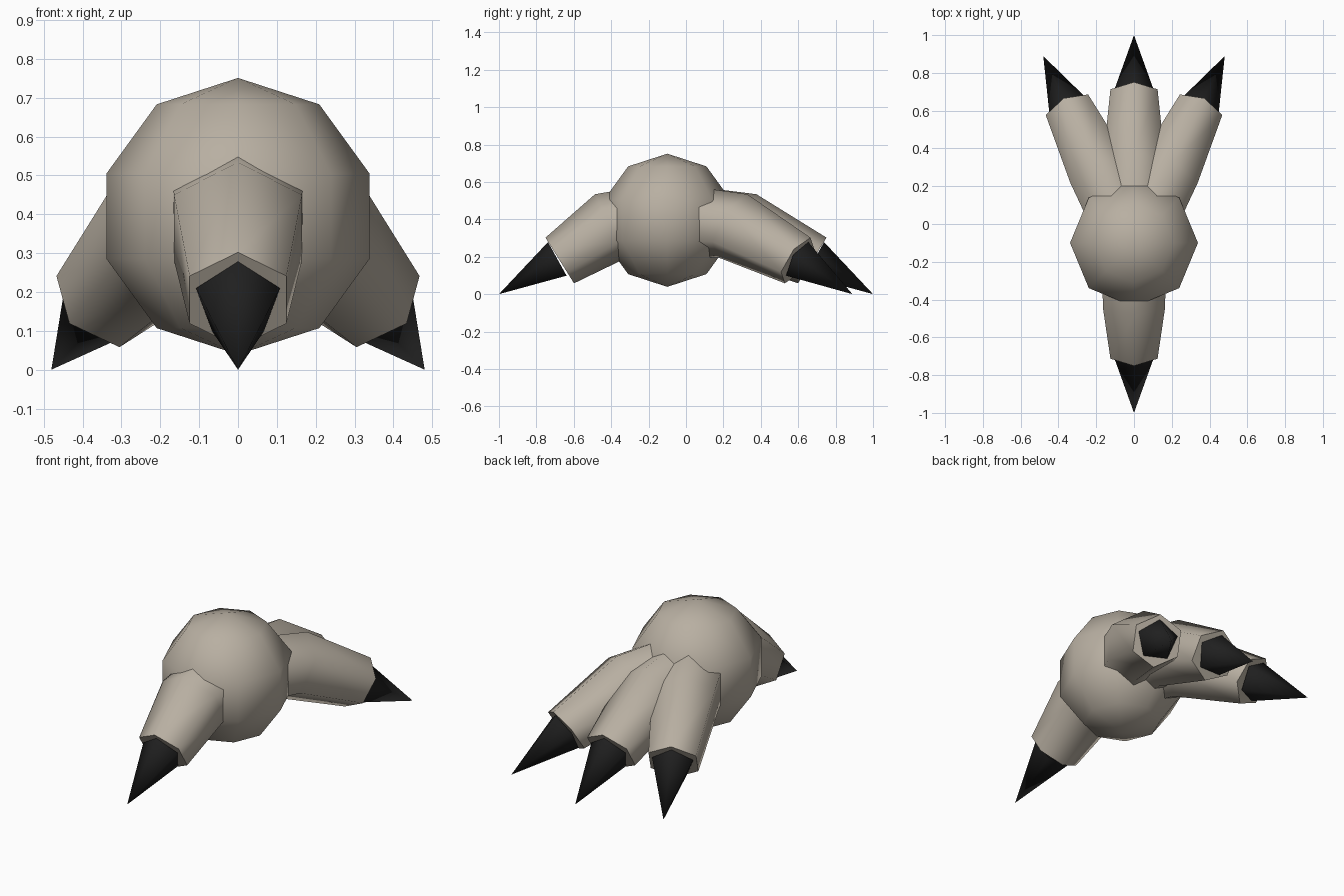
import bpy, bmesh
from math import sin, cos, pi, radians
from mathutils import Vector

cube = bpy.data.objects.get("Cube")
if cube:
    bpy.data.objects.remove(cube, do_unlink=True)


def material(name, rgb):
    mat = bpy.data.materials.new(name)
    mat.use_nodes = True
    mat.diffuse_color = (*rgb, 1)
    bsdf = mat.node_tree.nodes["Principled BSDF"]
    bsdf.inputs["Base Color"].default_value = (*rgb, 1)
    bsdf.inputs["Roughness"].default_value = 0.8
    return mat


SKIN = material("taupe skin", (0.48, 0.43, 0.36))
CLAW = material("black claw", (0.014, 0.014, 0.014))
PIVOT_Y = -0.10


def finish(name, bm, mat, location, turn=0):
    """Turn a bmesh into an object, smooth except at the end caps."""
    bmesh.ops.recalc_face_normals(bm, faces=bm.faces)
    mesh = bpy.data.meshes.new(name)
    bm.to_mesh(mesh)
    bm.free()
    mesh.materials.append(mat)
    mesh.shade_smooth()
    mesh.set_sharp_from_angle(angle=radians(75))
    obj = bpy.data.objects.new(name, mesh)
    obj.location = location
    obj.rotation_euler.z = radians(turn)
    bpy.context.collection.objects.link(obj)


def ring(bm, sides, reach, height, radius, tilt):
    """Polygon ring, one corner up, facing along +y and pitched down by tilt."""
    up = Vector((0, sin(radians(tilt)), cos(radians(tilt))))
    side = Vector((1, 0, 0))
    centre = Vector((0, reach, height))
    angles = [2 * pi * i / sides for i in range(sides)]
    return [bm.verts.new(centre + radius * (cos(a) * up + sin(a) * side)) for a in angles]


def bridge(bm, a, b):
    for i in range(len(a)):
        j = (i + 1) % len(a)
        bm.faces.new((a[i], a[j], b[j], b[i]))


def toe(name, turn, knuckle, end):
    # Six-sided toe, bent at the knuckle
    bm = bmesh.new()
    rings = [ring(bm, 6, 0.10, 0.385, 0.195, 8),
             ring(bm, 6, knuckle, 0.365, 0.19, 27),
             ring(bm, 6, end, 0.18, 0.144, 32)]
    for a, b in zip(rings, rings[1:]):
        bridge(bm, a, b)
    bm.faces.new(rings[0])
    bm.faces.new(rings[-1])
    finish(name + "_toe", bm, SKIN, (0, PIVOT_Y, 0), turn)

    # Five-sided pointed claw
    bm = bmesh.new()
    base = ring(bm, 5, end + 0.008, 0.179, 0.1135, 29)
    tip = bm.verts.new((0, end + 0.325, 0))
    for i in range(5):
        bm.faces.new((base[i], base[(i + 1) % 5], tip))
    bm.faces.new(base)
    finish(name + "_claw", bm, CLAW, (0, PIVOT_Y, 0), turn)


# Ankle ball
bm = bmesh.new()
bmesh.ops.create_uvsphere(bm, u_segments=8, v_segments=5, radius=0.356)
finish("ankle_ball", bm, SKIN, (0, PIVOT_Y, 0.395))

# One short toe in front, three long ones fanned out behind
toe("front", 180, 0.30, 0.575)
toe("back_middle", 0, 0.39, 0.775)
toe("back_left", -25.9, 0.39, 0.775)
toe("back_right", 25.9, 0.39, 0.775)
